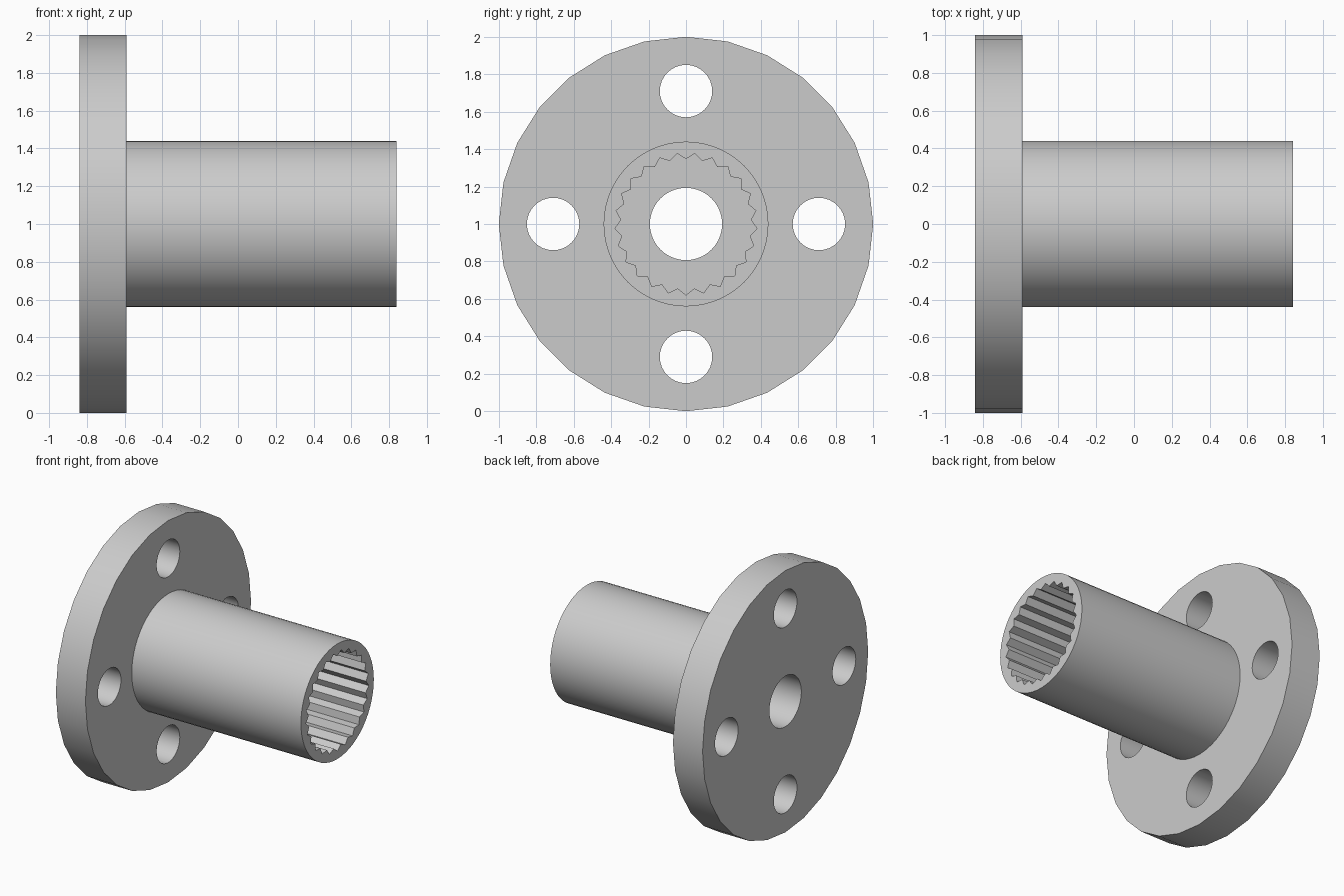
import bpy, bmesh
from math import pi, sin, cos, radians

default = bpy.data.objects.get("Cube")
if default:
    bpy.data.objects.remove(default, do_unlink=True)

AXIS_Z = 1.0  # height of the shaft axis

grey = bpy.data.materials.new("light_grey")
grey.use_nodes = True
colour = (0.6, 0.6, 0.6, 1)
grey.diffuse_color = colour
grey.node_tree.nodes["Principled BSDF"].inputs["Base Color"].default_value = colour


def prism(name, x0, x1, radii, count, start=0.0, y=0.0, z=0.0):
    """Prism along x; the radii alternate around the outline."""
    bm = bmesh.new()
    outline = []
    for i in range(count):
        a = start + 2 * pi * i / count
        r = radii[i % len(radii)]
        outline.append(bm.verts.new((x0, y + r * cos(a), AXIS_Z + z + r * sin(a))))
    base = bm.faces.new(outline)
    top = bmesh.ops.extrude_face_region(bm, geom=[base])
    moved = [v for v in top["geom"] if isinstance(v, bmesh.types.BMVert)]
    bmesh.ops.translate(bm, vec=(x1 - x0, 0, 0), verts=moved)
    bmesh.ops.recalc_face_normals(bm, faces=bm.faces)
    mesh = bpy.data.meshes.new(name)
    bm.to_mesh(mesh)
    bm.free()
    mesh.materials.append(grey)
    obj = bpy.data.objects.new(name, mesh)
    bpy.context.collection.objects.link(obj)
    return obj


def activate(obj):
    bpy.ops.object.select_all(action='DESELECT')
    obj.select_set(True)
    bpy.context.view_layer.objects.active = obj


def cut(obj, cutter):
    cutter.hide_render = True
    mod = obj.modifiers.new("cut", 'BOOLEAN')
    mod.operation = 'DIFFERENCE'
    mod.solver = 'EXACT'
    mod.object = cutter
    activate(obj)
    bpy.ops.object.modifier_apply(modifier=mod.name)
    bpy.data.objects.remove(cutter, do_unlink=True)


# Mounting flange with a centre hole and four bolt holes
flange = prism("flange", -0.84, -0.59, [1.0], 28)
cut(flange, prism("centre_hole_cutter", -0.9, -0.5, [0.193], 40))
for k in range(4):
    a = k * pi / 2
    cut(flange, prism("bolt_hole_cutter", -0.9, -0.5, [0.14], 32,
                      y=0.71 * cos(a), z=0.71 * sin(a)))

# Hub sleeve with a 25-tooth splined bore, seated slightly into the flange
hub = prism("splined_hub", -0.595, 0.84, [0.44], 56)
cut(hub, prism("spline_cutter", -0.7, 0.9, [0.38, 0.347], 50, start=-pi / 2))

for part in (flange, hub):
    activate(part)
    bpy.ops.object.shade_smooth_by_angle(angle=radians(20))
